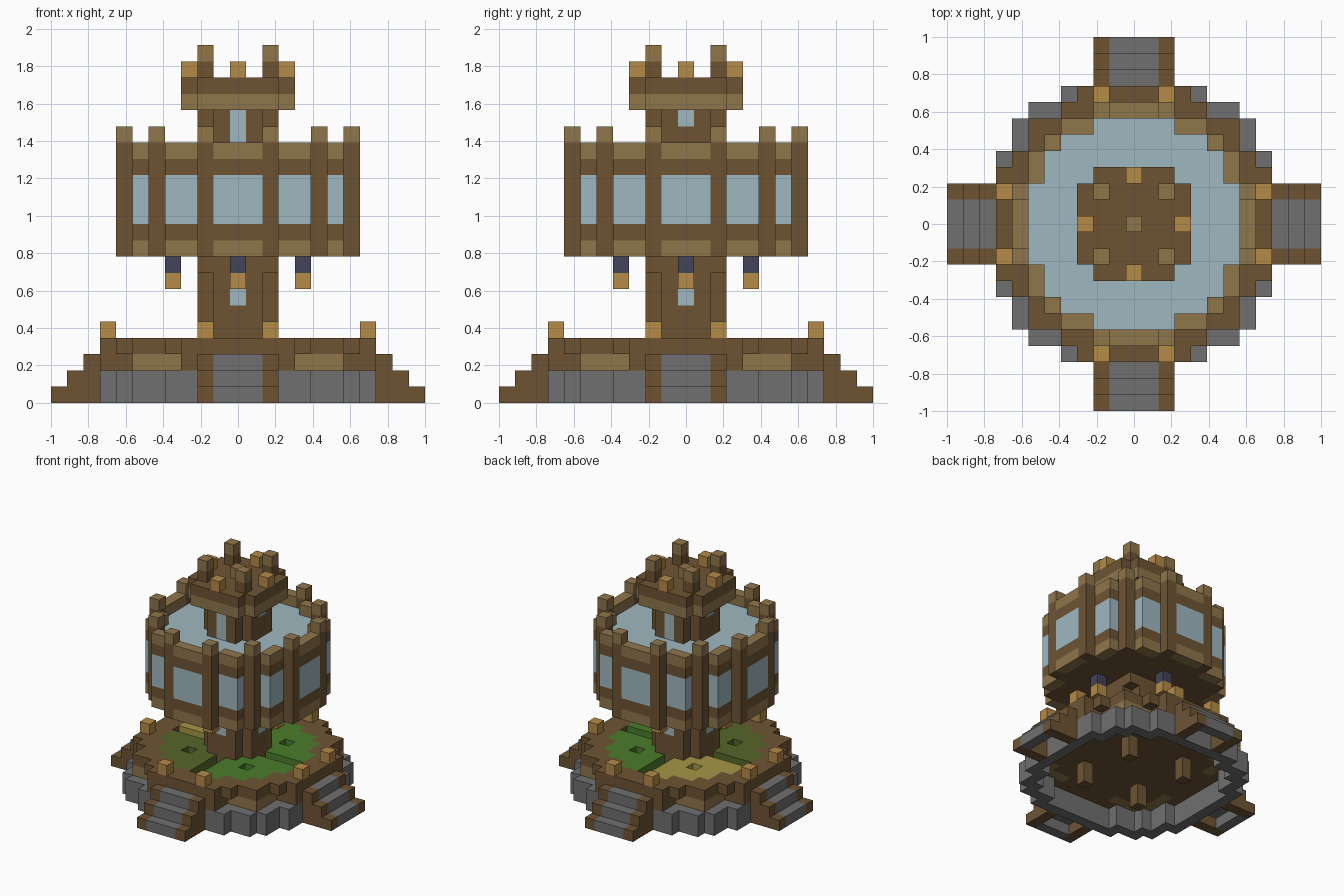
import bpy
import bmesh
from mathutils import Vector

if "Cube" in bpy.data.objects:
    bpy.data.objects.remove(bpy.data.objects["Cube"])

U = 2 / 23  # edge of one block


def material(name, hex_colour):
    def linear(c):
        c /= 255
        return c / 12.92 if c <= 0.04045 else ((c + 0.055) / 1.055) ** 2.4
    rgba = [linear(c) for c in bytes.fromhex(hex_colour)] + [1.0]
    m = bpy.data.materials.new(name)
    m.use_nodes = True
    m.diffuse_color = rgba
    bsdf = m.node_tree.nodes["Principled BSDF"]
    bsdf.inputs["Base Color"].default_value = rgba
    bsdf.inputs["Roughness"].default_value = 0.9
    return m


wood = material("dark wood", "6d5434")
plank = material("light wood", "90764b")
lamp = material("lamp gold", "b48b48")
stone = material("grey stone", "707070")
glass = material("pale blue glass", "9fb8c0")
iron = material("dark iron", "42435a")
grass = material("bright green", "4b7d2b")
moss = material("olive green", "566629")
straw = material("straw yellow", "a59745")

blocks = {}  # grid cell -> part name
parts = {}   # part name -> material


def put(part, mat, cells, z0, z1):
    """Fill the given plan cells with blocks from level z0 up to z1."""
    parts[part] = mat
    for x, y in cells:
        for z in range(z0, z1):
            blocks[x, y, z] = part


def disc(*reach):
    """Symmetric plan; reach[k] is the half width of rows k and -k."""
    return {(x, y) for y in range(1 - len(reach), len(reach))
            for x in range(-reach[abs(y)], reach[abs(y)] + 1)}


def ring(cells):
    """Cells that touch the outside of a plan, corners included."""
    near = [(i, j) for i in (-1, 0, 1) for j in (-1, 0, 1)]
    return {(x, y) for x, y in cells
            if any((x + i, y + j) not in cells for i, j in near)}


def around(x, y):
    """Every mirrored and quarter-turned copy of one cell."""
    return {(a * s, b * t) for a, b in ((x, y), (y, x))
            for s in (-1, 1) for t in (-1, 1)}


base = disc(8, 8, 8, 8, 8, 7, 7, 6, 4)
deck = disc(8, 8, 8, 8, 7, 6, 6, 4, 3)
inner = disc(6, 6, 6, 5, 5, 4, 2)
body = disc(7, 7, 7, 6, 6, 5, 4, 2)
shaft = disc(2, 2, 1)

# Stone foundation and wooden terrace
put("foundation", stone, ring(base), 0, 2)
put("terrace_floor", wood, inner, 2, 3)
put("terrace_band", plank, {c for c in deck - inner if max(map(abs, c)) <= 6}, 2, 3)
put("terrace_porches", wood,
    {c for c in deck if max(map(abs, c)) >= 7 and min(map(abs, c)) <= 3}, 2, 3)
put("terrace_rim", wood, deck - inner, 3, 4)

# Four garden beds divided by narrow channels, each with a planting hole
for name, mat, sx, sy in (("bed_front_left", grass, 1, -1), ("bed_back_left", grass, 1, 1),
                          ("bed_front_right", moss, -1, -1), ("bed_back_right", straw, -1, 1)):
    bed = {(x, y) for x, y in inner if x * sx > 0 and y * sy > 0}
    put(name, mat, bed - {(3 * sx, 3 * sy)}, 3, 4)
put("foundation_posts", wood, around(3, 3), 0, 2)

# Four flights of stairs
for d, top in ((9, 3), (10, 2), (11, 1)):
    put("stair_treads", stone, around(d, 0) | around(d, 1), top - 1, top)
    put("stair_sides", wood, around(d, 2), 0, top)
put("stair_lamps", lamp, around(8, 2), 4, 5)

# Lower shaft
put("lower_shaft", wood, shaft, 3, 9)
put("shaft_capital", wood, disc(2, 2, 2), 8, 9)
put("lower_shaft_windows", glass, around(2, 0), 6, 7)

# Glazed drum
wall = body - inner
pillars = around(7, 2) | around(5, 5)
put("drum_floor", wood, inner, 9, 10)
put("drum_lower_trim", plank, wall, 9, 10)
put("drum_sill", wood, wall, 10, 11)
put("drum_windows", glass, wall, 11, 14)
put("drum_lintel", wood, wall, 14, 15)
put("drum_upper_trim", plank, wall, 15, 16)
put("drum_pillars", wood, pillars, 9, 16)
put("drum_battlements", plank, pillars, 16, 17)
put("drum_glass_roof", glass, inner, 14, 15)

# Lanterns hanging below the drum
put("lantern_hangers", iron, around(4, 0), 8, 9)
put("lanterns", lamp, around(4, 0), 7, 8)

# Upper shaft and lookout
put("upper_shaft", wood, shaft, 15, 18)
put("upper_shaft_windows", glass, around(2, 0), 17, 18)
put("upper_shaft_doors", glass, {(0, 2), (0, -2)}, 15, 18)
lookout = disc(3, 3, 3, 2)
put("lookout_trim", plank, lookout, 18, 19)
put("lookout_deck", wood, lookout, 19, 20)
put("lookout_posts", wood, around(2, 2), 20, 21)
put("lookout_battlements", plank, around(2, 2), 21, 22)
put("lookout_lamps", lamp, around(3, 0), 20, 21)
put("lookout_finial", plank, {(0, 0)}, 20, 21)

# Turn each part into a mesh of its exposed block faces
AXES = [Vector(v) for v in ((1, 0, 0), (0, 1, 0), (0, 0, 1))]
for part, mat in parts.items():
    bm = bmesh.new()
    for cell in (c for c, p in blocks.items() if p == part):
        centre = Vector(cell) + AXES[2] / 2
        for k in range(3):
            for s in (-1, 1):
                n = AXES[k] * s
                if tuple(int(v) for v in Vector(cell) + n) in blocks:
                    continue
                a, b = AXES[(k + 1) % 3] / 2, AXES[(k + 2) % 3] * s / 2
                mid = centre + n / 2
                bm.faces.new([bm.verts.new((mid + o) * U)
                              for o in (-a - b, a - b, a + b, b - a)])
    bmesh.ops.remove_doubles(bm, verts=bm.verts, dist=U / 100)
    mesh = bpy.data.meshes.new(part)
    bm.to_mesh(mesh)
    bm.free()
    mesh.materials.append(mat)
    bpy.context.scene.collection.objects.link(bpy.data.objects.new(part, mesh))
